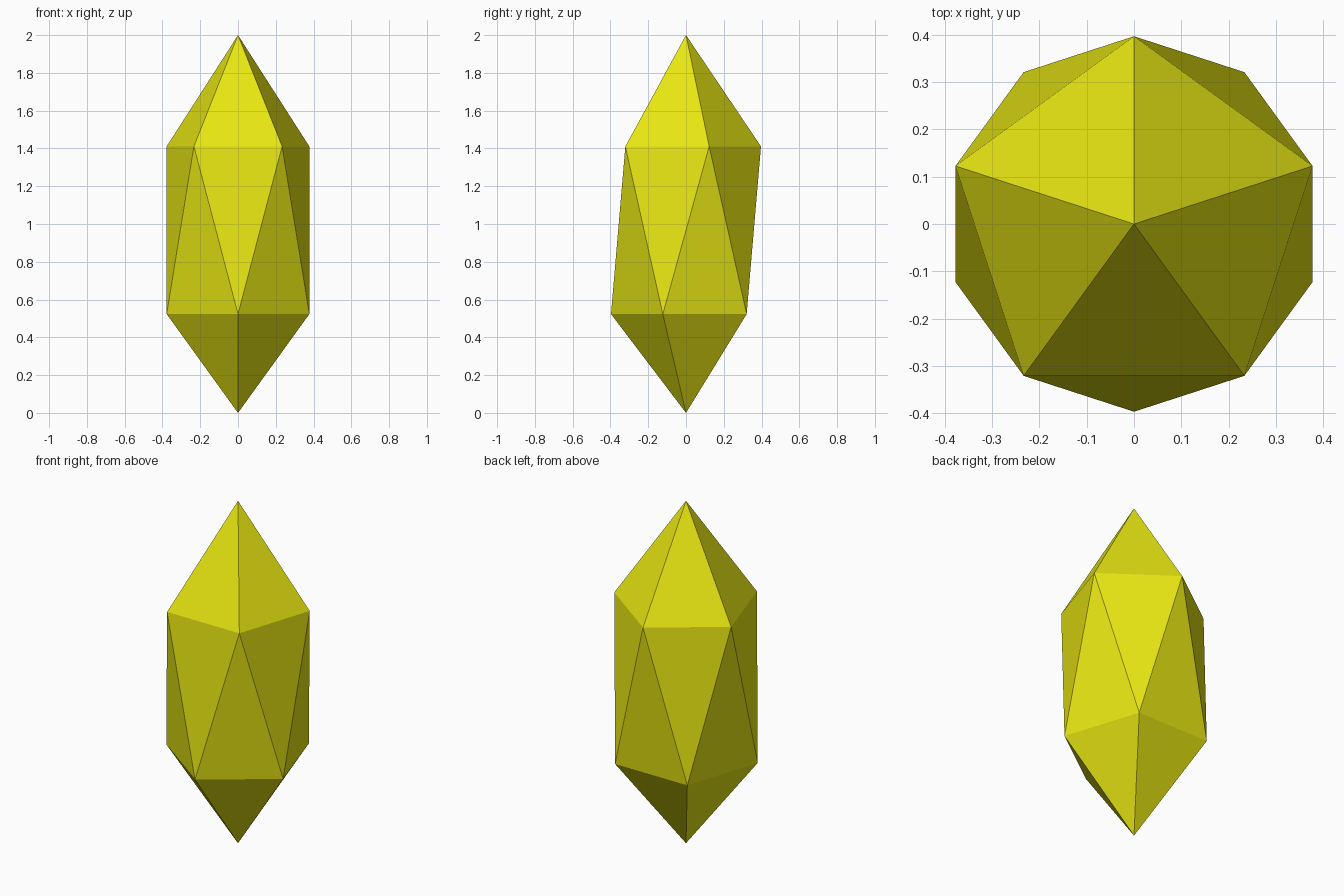
import bpy, bmesh, math

if "Cube" in bpy.data.objects:
    bpy.data.objects.remove(bpy.data.objects["Cube"])

R = 0.397           # ring radius
Z_LOW, Z_HIGH = 0.523, 1.411

mat = bpy.data.materials.new("crystal yellow")
mat.diffuse_color = (0.8, 0.79, 0.006, 1)
mat.use_nodes = True
mat.node_tree.nodes["Principled BSDF"].inputs["Base Color"].default_value = mat.diffuse_color

bm = bmesh.new()


def ring(z, start):
    """Five points around the z axis, first one at the start angle."""
    return [bm.verts.new((R * math.cos(start + i * math.tau / 5),
                          R * math.sin(start + i * math.tau / 5), z))
            for i in range(5)]


# Two pentagon rings, the lower one turned by 36 degrees, and two tips
upper = ring(Z_HIGH, math.pi / 2)
lower = ring(Z_LOW, math.pi / 2 + math.pi / 5)
top = bm.verts.new((0, 0, 2))
bottom = bm.verts.new((0, 0, 0))

# Caps and the zigzag band of triangles between the rings
for i in range(5):
    j = (i + 1) % 5
    bm.faces.new((top, upper[i], upper[j]))
    bm.faces.new((upper[i], lower[i], upper[j]))
    bm.faces.new((lower[i], lower[j], upper[j]))
    bm.faces.new((bottom, lower[j], lower[i]))
bmesh.ops.recalc_face_normals(bm, faces=bm.faces)

mesh = bpy.data.meshes.new("crystal")
bm.to_mesh(mesh)
bm.free()
mesh.materials.append(mat)
bpy.context.collection.objects.link(bpy.data.objects.new("crystal", mesh))
